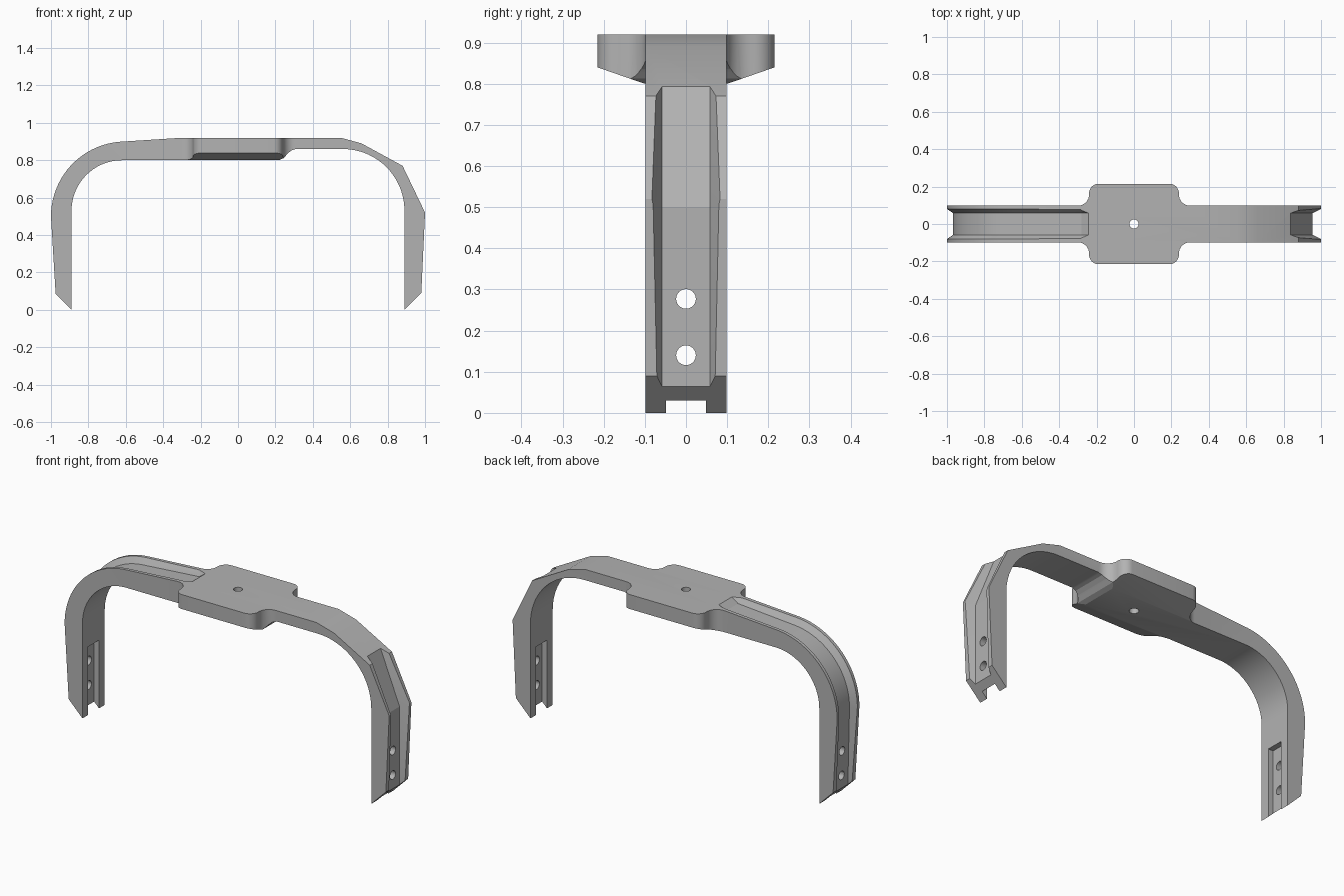
import bpy, bmesh, math
from mathutils import Vector

if "Cube" in bpy.data.objects:
    bpy.data.objects.remove(bpy.data.objects["Cube"])


def arc(cx, cz, r, a0, a1, n=16):
    """Points on an arc, angles in degrees."""
    return [(cx + r * math.cos(math.radians(a0 + (a1 - a0) * i / n)),
             cz + r * math.sin(math.radians(a0 + (a1 - a0) * i / n))) for i in range(n + 1)]


def make_object(name, verts, faces):
    bm = bmesh.new()
    vs = [bm.verts.new(v) for v in verts]
    for f in faces:
        bm.faces.new([vs[i] for i in f])
    bmesh.ops.recalc_face_normals(bm, faces=bm.faces)
    mesh = bpy.data.meshes.new(name)
    bm.to_mesh(mesh)
    bm.free()
    obj = bpy.data.objects.new(name, mesh)
    bpy.context.collection.objects.link(obj)
    return obj


def prism(name, pts, axis, lo, hi):
    """Extrude a closed 2D outline along one axis."""
    n = len(pts)

    def place(p, h):
        return {"x": (h, p[0], p[1]), "y": (p[0], h, p[1]), "z": (p[0], p[1], h)}[axis]
    verts = [place(p, lo) for p in pts] + [place(p, hi) for p in pts]
    faces = [list(range(n)), list(range(n, 2 * n))]
    faces += [[i, (i + 1) % n, n + (i + 1) % n, n + i] for i in range(n)]
    return make_object(name, verts, faces)


def groove(name, path, depth):
    """Flared channel cutter swept along an x-z floor path."""
    verts, faces = [], []
    for i, p in enumerate(path):
        a, b = path[max(i - 1, 0)], path[min(i + 1, len(path) - 1)]
        t = (Vector(b) - Vector(a)).normalized()
        nrm = Vector((-t.y, t.x)) * 0.09
        if nrm.dot(Vector(p) - Vector((0, 0.3))) < 0:
            nrm = -nrm
        w0, w1 = 0.058, 0.058 + 0.022 * 0.09 / depth
        ox, oz = p[0] + nrm.x, p[1] + nrm.y
        verts += [(p[0], -w0, p[1]), (p[0], w0, p[1]), (ox, w1, oz), (ox, -w1, oz)]
    for i in range(len(path) - 1):
        k = 4 * i
        faces += [[k + j, k + (j + 1) % 4, k + 4 + (j + 1) % 4, k + 4 + j] for j in range(4)]
    m = len(verts)
    faces += [[0, 1, 2, 3], [m - 4, m - 3, m - 2, m - 1]]
    return make_object(name, verts, faces)


def combine(target, cutter, operation):
    mod = target.modifiers.new("cut", "BOOLEAN")
    mod.object, mod.operation, mod.solver = cutter, operation, "EXACT"
    bpy.context.view_layer.objects.active = target
    bpy.ops.object.modifier_apply(modifier=mod.name)
    bpy.data.objects.remove(cutter)


# Bracket side profile: rounded left shoulder, faceted right shoulder
outer = [(-0.89, 0.0), (-0.975, 0.085)] + arc(-0.6, 0.5, 0.4, 180, 95, 20)
outer += [(-0.3, 0.92), (0.55, 0.92), (0.66, 0.89), (0.88, 0.77), (1.0, 0.52),
          (0.98, 0.09), (0.89, 0.0)]
inner = arc(0.56, 0.53, 0.33, 0, 90, 18)
inner += [(0.31, 0.86), (0.285, 0.852), (0.265, 0.835), (0.245, 0.812), (0.22, 0.80)]
inner += arc(-0.62, 0.53, 0.27, 90, 180, 18)
bracket = prism("bracket", outer + inner, "y", -0.3, 0.3)

# Plan outline: narrow arms widening with fillets into the centre plate
quarter = [(1.2, 0.098)] + arc(0.30, 0.158, 0.06, 270, 180, 8) + arc(0.19, 0.165, 0.05, 0, 90, 8)
half = quarter + [(-x, y) for x, y in reversed(quarter)]
plan = half + [(x, -y) for x, y in reversed(half)]
combine(bracket, prism("plan_cutter", plan, "z", -0.2, 1.2), "INTERSECT")

# Sloped underside of the plate wings
for s in (-1, 1):
    wedge = [(s * 0.098, 0.799), (s * 0.3, 0.869), (s * 0.3, 0.7), (s * 0.098, 0.7)]
    combine(bracket, prism("wing_cutter", wedge, "x", -0.5, 0.5), "DIFFERENCE")

# Outer channels on both arms
left = [(-0.953, -0.1), (-0.957, 0.07)] + arc(-0.6, 0.5, 0.367, 180, 95, 20)
left += [(-0.28, 0.893), (-0.235, 0.925)]
combine(bracket, groove("left_channel", left, 0.033), "DIFFERENCE")
right = [(0.953, -0.1), (0.955, 0.5), (0.835, 0.80)]
combine(bracket, groove("right_channel", right, 0.045), "DIFFERENCE")

# Slots inside the feet, then the screw holes
for s in (-1, 1):
    slot = [(s * 0.8, -0.1), (s * 0.92, -0.1), (s * 0.92, 0.38), (s * 0.8, 0.38)]
    combine(bracket, prism("slot_cutter", slot, "y", -0.048, 0.048), "DIFFERENCE")
    for z in (0.14, 0.277):
        ring = arc(0, z, 0.024, 0, 345, 23)
        lo, hi = sorted((s * 0.8, s * 1.1))
        combine(bracket, prism("screw_cutter", ring, "x", lo, hi), "DIFFERENCE")
combine(bracket, prism("centre_cutter", arc(0, 0, 0.024, 0, 345, 23), "z", 0.7, 1.0), "DIFFERENCE")

# Plain grey finish with smooth curves and crisp edges
grey = bpy.data.materials.new("grey")
grey.diffuse_color = (0.45, 0.45, 0.45, 1)
grey.use_nodes = True
grey.node_tree.nodes["Principled BSDF"].inputs["Base Color"].default_value = grey.diffuse_color
bracket.data.materials.clear()
bracket.data.materials.append(grey)
bracket.select_set(True)
bpy.context.view_layer.objects.active = bracket
bpy.ops.object.shade_smooth_by_angle(angle=math.radians(20))
